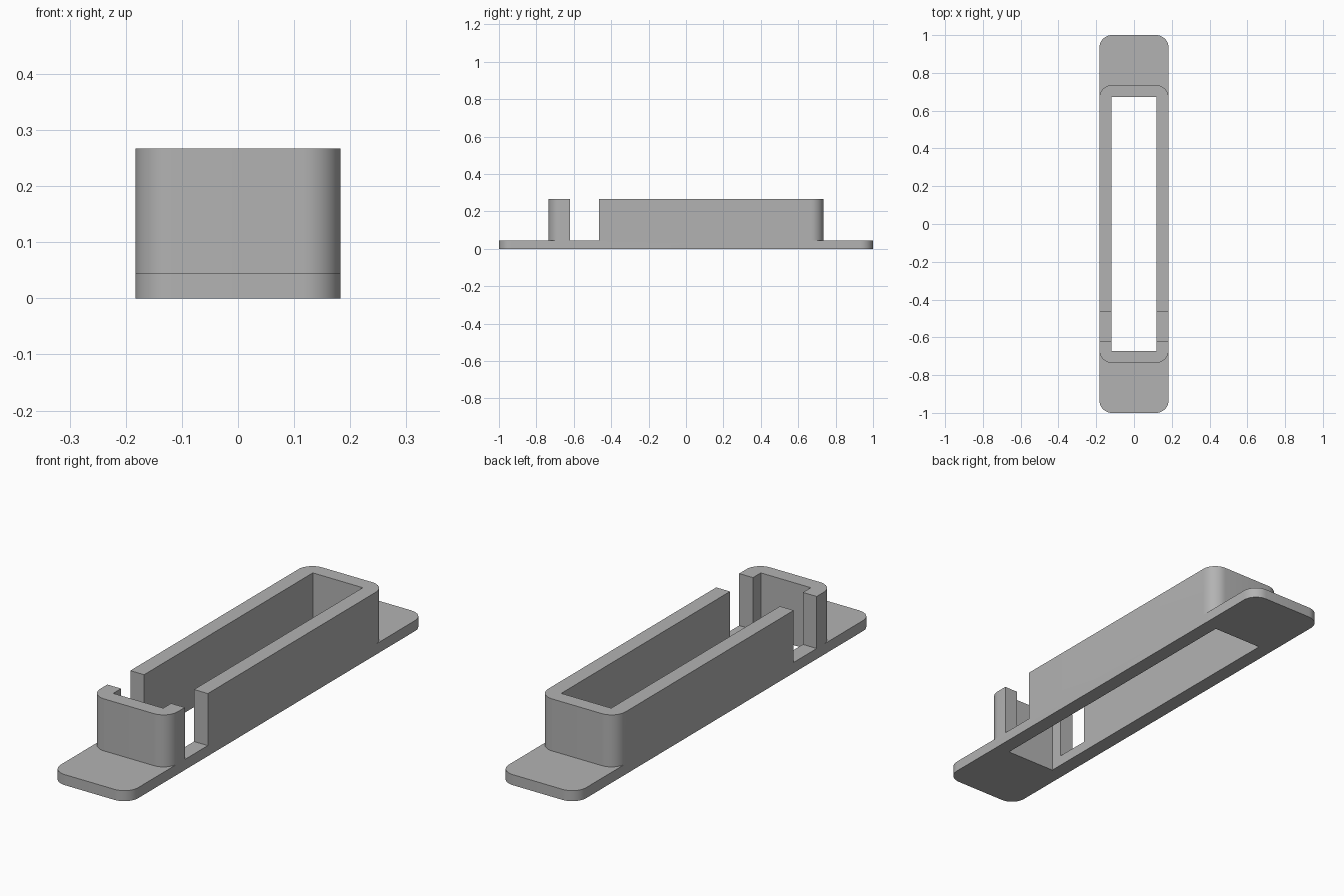
import bpy
import bmesh
from math import cos, sin, pi, radians

cube = bpy.data.objects.get("Cube")
if cube:
    bpy.data.objects.remove(cube, do_unlink=True)

HALF_W, FOOT_Y, WALL_Y = 0.183, 1.0, 0.735
HOLE_X, HOLE_Y = 0.118, 0.673
BASE_Z, TOP_Z = 0.045, 0.267
RADIUS = 0.066

grey = bpy.data.materials.new("plain grey")
grey.use_nodes = True
colour = (0.45, 0.45, 0.45, 1)
grey.diffuse_color = colour
grey.node_tree.nodes["Principled BSDF"].inputs["Base Color"].default_value = colour


def rounded_rect(hx, hy, r, steps=10):
    """Outline of a centred rectangle with round corners."""
    points = []
    for i, (sx, sy) in enumerate([(1, 1), (-1, 1), (-1, -1), (1, -1)]):
        for k in range(steps + 1):
            a = (i + k / steps) * pi / 2
            points.append((sx * (hx - r) + r * cos(a), sy * (hy - r) + r * sin(a)))
    return points


def box_outline(hx, y0, y1):
    return [(hx, y0), (hx, y1), (-hx, y1), (-hx, y0)]


def prism(name, outline, z0, z1):
    """Extrude an outline from z0 to z1."""
    bm = bmesh.new()
    face = bm.faces.new([bm.verts.new((x, y, z0)) for x, y in outline])
    top = bmesh.ops.extrude_face_region(bm, geom=[face])["geom"]
    bmesh.ops.translate(bm, vec=(0, 0, z1 - z0),
                        verts=[v for v in top if isinstance(v, bmesh.types.BMVert)])
    bmesh.ops.recalc_face_normals(bm, faces=bm.faces)
    mesh = bpy.data.meshes.new(name)
    bm.to_mesh(mesh)
    bm.free()
    mesh.materials.append(grey)
    obj = bpy.data.objects.new(name, mesh)
    bpy.context.collection.objects.link(obj)
    return obj


def combine(target, tool, operation):
    """Apply a boolean and discard the tool."""
    mod = target.modifiers.new(operation.title(), "BOOLEAN")
    mod.operation, mod.object, mod.solver = operation, tool, "EXACT"
    bpy.context.view_layer.objects.active = target
    bpy.ops.object.modifier_apply(modifier=mod.name)
    bpy.data.objects.remove(tool, do_unlink=True)


# Flat mounting flange with the raised rim on top
frame = prism("flanged_frame", rounded_rect(HALF_W, FOOT_Y, RADIUS), 0, BASE_Z)
rim = prism("raised_rim", rounded_rect(HALF_W, WALL_Y, RADIUS), BASE_Z, TOP_Z)
combine(frame, rim, "UNION")

# Rectangular opening right through
opening = prism("opening_cutter", box_outline(HOLE_X, -HOLE_Y, HOLE_Y), -0.1, 0.4)
combine(frame, opening, "DIFFERENCE")

# Slot across both side walls near the front
slot = prism("slot_cutter", box_outline(0.3, -0.62, -0.465), BASE_Z, 0.4)
combine(frame, slot, "DIFFERENCE")

# Smooth corners, sharp edges
bpy.ops.object.select_all(action="DESELECT")
frame.select_set(True)
bpy.context.view_layer.objects.active = frame
bpy.ops.object.shade_smooth_by_angle(angle=radians(30))
